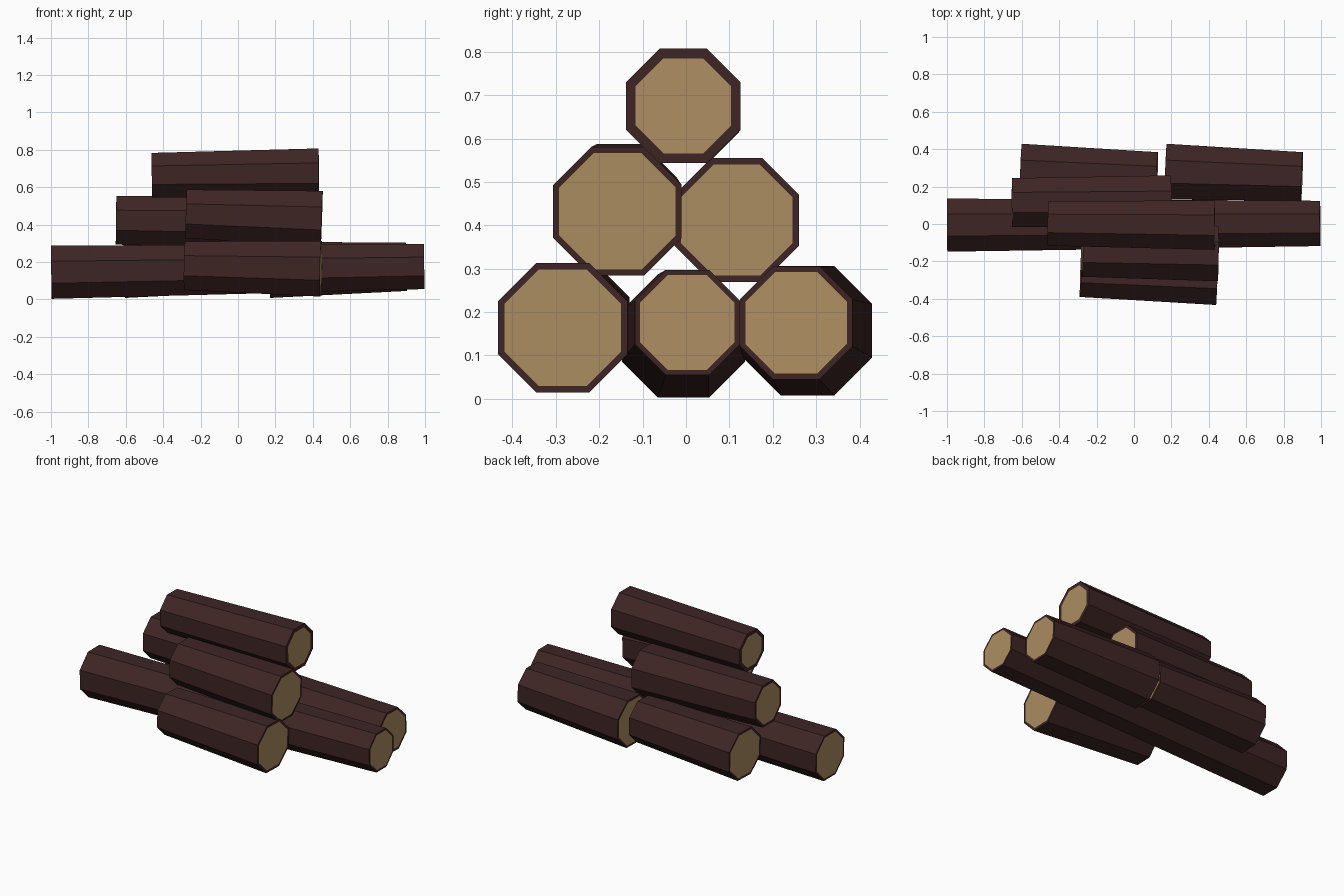
import bpy, bmesh, math
from mathutils import Vector, Matrix

cube = bpy.data.objects.get("Cube")
if cube:
    bpy.data.objects.remove(cube)


def make_material(name, color):
    mat = bpy.data.materials.new(name)
    mat.use_nodes = True
    mat.diffuse_color = color
    mat.node_tree.nodes["Principled BSDF"].inputs["Base Color"].default_value = color
    return mat


bark = make_material("dark_bark", (0.048, 0.018, 0.018, 1))
wood = make_material("cut_wood", (0.42, 0.27, 0.12, 1))
SIDES = 8


def add_log(name, start, end, start_size, end_size, rim):
    """Tapered octagonal log between two end centres; sizes are half-widths across flats."""
    start, end = Vector(start), Vector(end)
    axis = (end - start).normalized()
    side = Vector((0, 0, 1)).cross(axis).normalized()
    up = axis.cross(side)
    frame = Matrix((side, up, axis)).transposed().to_4x4()
    frame.translation = (start + end) / 2
    corner = 1 / math.cos(math.pi / SIDES)

    bm = bmesh.new()
    bmesh.ops.create_cone(bm, cap_ends=True, segments=SIDES,
                          radius1=start_size * corner, radius2=end_size * corner,
                          depth=(end - start).length,
                          matrix=frame @ Matrix.Rotation(math.pi / SIDES, 4, "Z"))
    # Cut ends: pale wood inside a bark rim
    caps = [f for f in bm.faces if len(f.verts) == SIDES]
    bmesh.ops.inset_individual(bm, faces=caps, thickness=rim)
    for f in bm.faces:
        f.material_index = int(len(f.verts) == SIDES)
    bmesh.ops.recalc_face_normals(bm, faces=bm.faces)

    mesh = bpy.data.meshes.new(name)
    bm.to_mesh(mesh)
    bm.free()
    mesh.materials.append(bark)
    mesh.materials.append(wood)
    obj = bpy.data.objects.new(name, mesh)
    bpy.context.collection.objects.link(obj)


# Bottom row
add_log("bottom_front_log", (-0.285, -0.26, 0.18), (0.443, -0.284, 0.164), 0.13, 0.149, 0.016)
add_log("bottom_middle_log", (-0.998, -0.006, 0.145), (0.995, 0.003, 0.176), 0.142, 0.121, 0.013)
for label, x in (("left", 0.17), ("right", -0.605)):
    add_log(f"bottom_back_{label}_log", (x, 0.28, 0.157), (x + 0.728, 0.254, 0.175),
            0.149, 0.13, 0.014)

# Middle row
add_log("middle_front_log", (-0.278, -0.152, 0.457), (0.448, -0.158, 0.432), 0.13, 0.148, 0.015)
add_log("middle_back_log", (-0.652, 0.115, 0.423), (0.198, 0.117, 0.412), 0.13, 0.143, 0.016)

# Top log
add_log("top_log", (-0.46, 0.003, 0.664), (0.432, -0.006, 0.675), 0.119, 0.132, 0.024)
